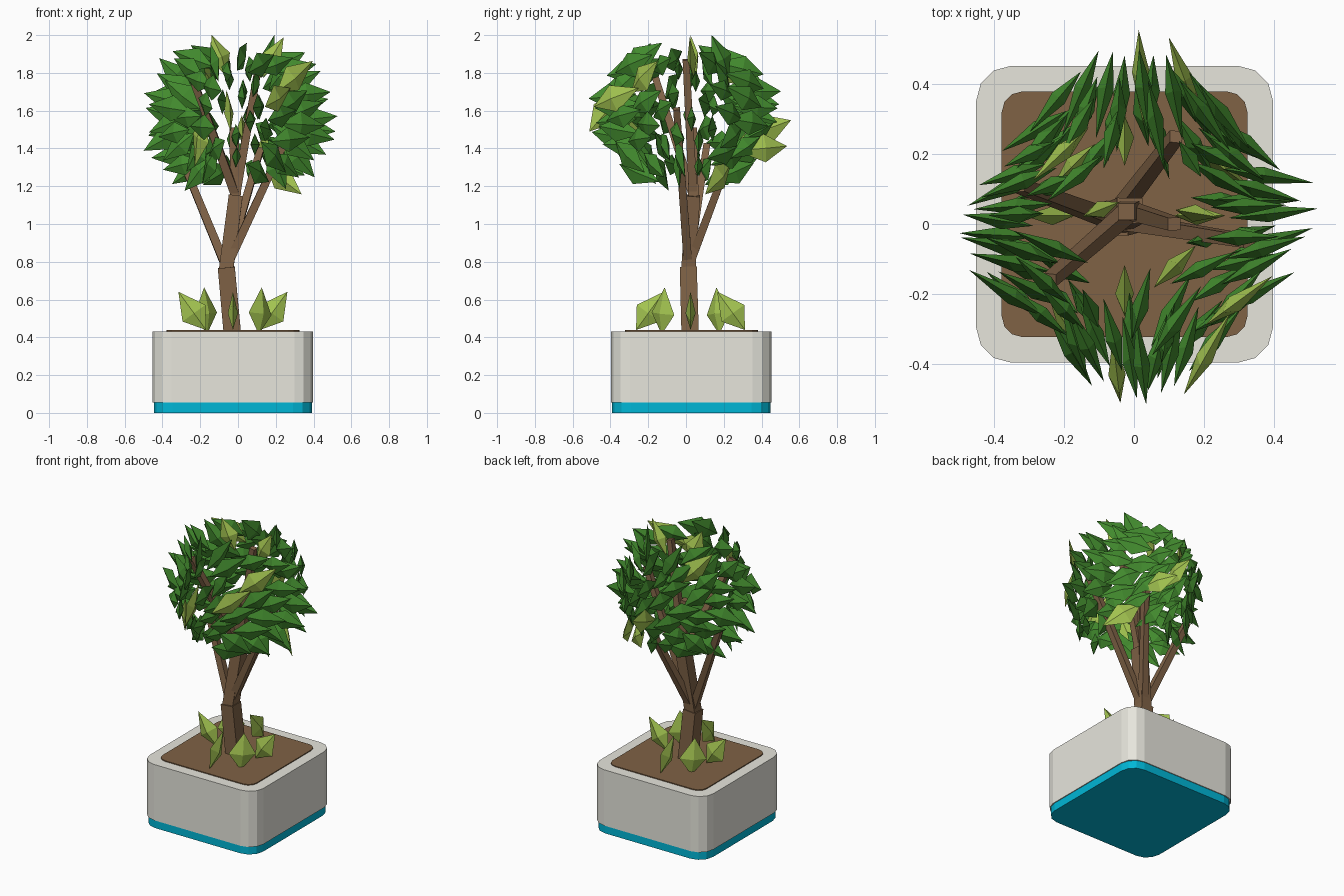
import bpy, math, random
from mathutils import Vector

if "Cube" in bpy.data.objects:
    bpy.data.objects.remove(bpy.data.objects["Cube"])

random.seed(11)
CX, CY = -0.027, 0.028          # planter centre


def material(name, srgb):
    m = bpy.data.materials.new(name)
    m.diffuse_color = [((c + 0.055) / 1.055) ** 2.4 if c > 0.04 else c / 12.92 for c in srgb] + [1]
    m.use_nodes = True
    m.node_tree.nodes["Principled BSDF"].inputs["Base Color"].default_value = m.diffuse_color
    return m


STONE = material("stone grey", (0.905, 0.902, 0.865))
BLUE = material("base blue", (0.0, 0.715, 0.84))
SOIL = material("soil brown", (0.50, 0.385, 0.27))
BARK = material("bark brown", (0.50, 0.385, 0.275))
GREEN = material("leaf green", (0.26, 0.545, 0.18))
LIME = material("light leaf green", (0.64, 0.77, 0.315))


def make(name, verts, faces, mats, indices=None):
    me = bpy.data.meshes.new(name)
    me.from_pydata(verts, [], faces)
    for m in mats:
        me.materials.append(m)
    if indices:
        for p, i in zip(me.polygons, indices):
            p.material_index = i
    ob = bpy.data.objects.new(name, me)
    bpy.context.collection.objects.link(ob)
    return ob


def rounded_block(name, half, radius, z0, z1, mat):
    """Square prism with three-segment rounded corners."""
    ring = []
    for q in range(4):
        mid = math.radians(45 + 90 * q)
        ox = math.copysign(half - radius, math.cos(mid))
        oy = math.copysign(half - radius, math.sin(mid))
        for s in range(4):
            a = math.radians(90 * q + 30 * s)
            ring.append((CX + ox + radius * math.cos(a), CY + oy + radius * math.sin(a)))
    n = len(ring)
    verts = [(x, y, z) for z in (z0, z1) for x, y in ring]
    faces = [(i, (i + 1) % n, n + (i + 1) % n, n + i) for i in range(n)]
    faces += [tuple(reversed(range(n))), tuple(range(n, 2 * n))]
    return make(name, verts, faces, [mat])


def limb(name, a, b, ra, rb):
    """Tapered four-sided limb between two points."""
    a, b = Vector(a), Vector(b)
    d = (b - a).normalized()
    u = (Vector((1, 0, 0)) - d * d.x).normalized()
    v = d.cross(u)
    verts = [p + u * sx * r + v * sy * r for p, r in ((a, ra), (b, rb))
             for sx, sy in ((-1, -1), (1, -1), (1, 1), (-1, 1))]
    faces = [(i, (i + 1) % 4, 4 + (i + 1) % 4, 4 + i) for i in range(4)]
    faces += [(3, 2, 1, 0), (4, 5, 6, 7)]
    return make(name, verts, faces, [BARK])


def add_leaf(verts, faces, centre, heading, pitch, length, width, thick):
    """Faceted leaf: pointed at both ends with a ridge on each side."""
    d = Vector((math.cos(pitch) * math.cos(heading), math.cos(pitch) * math.sin(heading), math.sin(pitch)))
    n = Vector((-math.sin(heading), math.cos(heading), 0))
    w = n.cross(d)
    k = len(verts)
    mid = centre - d * length * 0.06
    verts += [centre - d * length / 2, mid + w * width, mid + n * thick,
              mid - w * width, mid - n * thick, centre + d * length / 2]
    for i in range(4):
        p, q = k + 1 + i, k + 1 + (i + 1) % 4
        faces += [(k, p, q), (k + 5, q, p)]


# planter
rounded_block("planter_base", 0.419, 0.10, 0.0, 0.056, BLUE)
rounded_block("planter_body", 0.425, 0.10, 0.054, 0.432, STONE)
rounded_block("soil", 0.352, 0.06, 0.425, 0.438, SOIL)

# trunk and branches
fork, top = (-0.062, 0.012, 0.77), (-0.012, 0.038, 1.15)
limb("lower_trunk", (-0.03, 0.022, 0.42), fork, 0.046, 0.045)
limb("upper_trunk", (-0.064, 0.012, 0.75), top, 0.038, 0.037)
limb("centre_branch", top, (-0.022, 0.035, 1.51), 0.028, 0.024)
branches = [(fork, (-0.33, 0.11, 1.42)), (fork, (0.33, -0.05, 1.61)), (fork, (0.12, 0.25, 1.40)),
            (top, (-0.24, -0.16, 1.77)), (top, (0.115, 0.0, 1.87))]
for i, (a, b) in enumerate(branches):
    limb(f"branch_{i + 1}", a, b, 0.023, 0.018)

# canopy: light leaves at chosen spots (centre and pitch in degrees)
verts, faces, idx = [], [], []
lights = [(0.30, -0.22, 1.78, 35), (0.21, -0.37, 1.67, 20), (-0.20, -0.28, 1.44, -70),
          (0.18, 0.03, 1.88, 60), (-0.10, 0.04, 1.90, 70), (-0.21, 0.20, 1.83, 40),
          (0.02, 0.42, 1.50, -20), (0.15, 0.40, 1.40, -5), (0.24, 0.17, 1.24, -35),
          (-0.05, -0.42, 1.60, 50)]
for x, y, z, pitch in lights:
    inner = math.hypot(x, y) < 0.2
    add_leaf(verts, faces, Vector((x, y, z)), -math.atan2(y, x), math.radians(pitch), 0.25 if inner else 0.29,
             0.06 if inner else 0.075, 0.025)
    idx += [1] * 8

# canopy: spiral of green leaves over a ball, each turned by the mirrored azimuth
COUNT = 104
for i in range(COUNT):
    s = 0.86 - 1.70 * (i + 0.5) / COUNT
    lat = math.asin(s)
    phi = i * 2.39996 + random.uniform(-0.1, 0.1)
    r = 0.405 + random.uniform(-0.04, 0.015)
    c = Vector((r * math.cos(lat) * math.cos(phi), r * math.cos(lat) * math.sin(phi), 1.575 + r * s * 0.95))
    if any((c - Vector(p[:3])).length < 0.09 for p in lights):
        continue
    length = random.uniform(0.21, 0.27)
    add_leaf(verts, faces, c, -phi + random.uniform(-0.2, 0.2), lat * 0.8 + random.uniform(-0.4, 0.4),
             length, length * 0.265, 0.024)
    idx += [0] * 8
for v in verts:                  # keep the crown within the full height
    v.z = min(v.z, 2.0)
make("canopy_leaves", verts, faces, [GREEN, LIME], idx)

# sprouts around the trunk: leaning leaves on the axes, two broad upright ones on a diagonal
verts, faces = [], []
for deg in (0, 90, 180, 270, -45, 135):
    phi = math.radians(deg)
    diagonal = deg in (-45, 135)
    r, pitch, width = (0.205, 85, 0.085) if diagonal else (0.215, 54, 0.075)
    c = Vector((CX + r * math.cos(phi), 0.024 + r * math.sin(phi), 0.54))
    add_leaf(verts, faces, c, -phi, math.radians(pitch), 0.25, width, 0.027)
make("sprout_leaves", verts, faces, [LIME])
